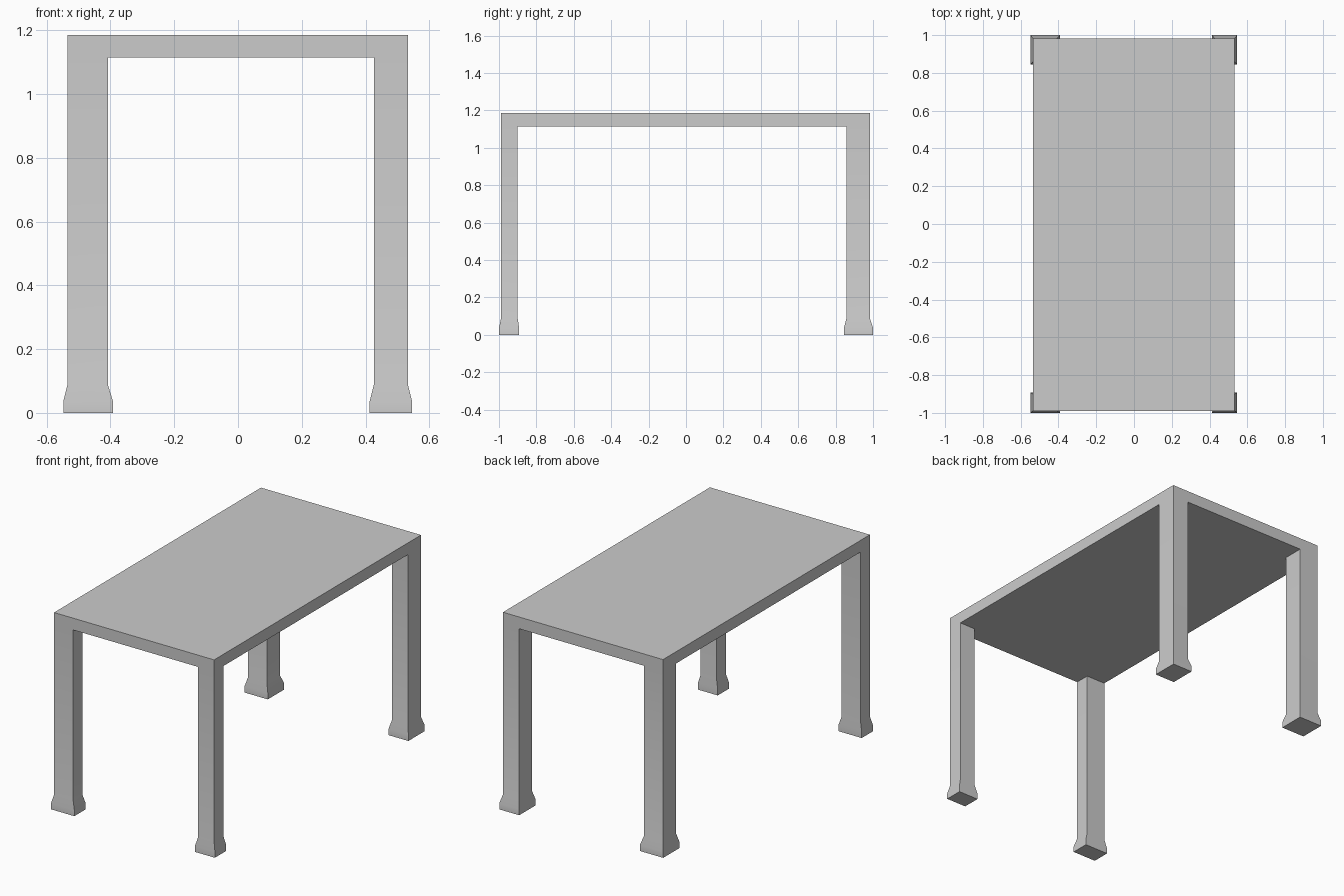
import bpy, bmesh
from mathutils import Vector

if "Cube" in bpy.data.objects:
    bpy.data.objects.remove(bpy.data.objects["Cube"])

# Tabletop extents, leg inner edges, and flared foot extents
X0, X1, Y0, Y1 = -0.535, 0.533, -0.989, 0.983
TOP, UNDER = 1.186, 1.115
LEGS_X = [((X0, -0.408), (-0.548, -0.392)), ((0.426, X1), (0.413, 0.546))]
LEGS_Y = [((Y0, -0.900), (-1.0, -0.892)), ((0.858, Y1), (0.844, 1.0))]

bm = bmesh.new()

# Tabletop slab
bmesh.ops.create_cube(bm, size=1)
for v in bm.verts:
    v.co = (X1 if v.co.x > 0 else X0,
            Y1 if v.co.y > 0 else Y0,
            TOP if v.co.z > 0 else UNDER)

# Cut the slab along the inner edges of the legs
cuts = [((-0.408, 0, 0), (1, 0, 0)), ((0.426, 0, 0), (1, 0, 0)),
        ((0, -0.900, 0), (0, 1, 0)), ((0, 0.858, 0), (0, 1, 0))]
for co, no in cuts:
    geom = bm.verts[:] + bm.edges[:] + bm.faces[:]
    bmesh.ops.bisect_plane(bm, geom=geom, plane_co=co, plane_no=no)


def extrude_to(face, xr, yr, z):
    """Extrude a rectangular face down to a new rectangle at height z."""
    mid = face.calc_center_median()
    new = bmesh.ops.extrude_discrete_faces(bm, faces=[face])["faces"][0]
    for v in new.verts:
        v.co = (xr[v.co.x > mid.x], yr[v.co.y > mid.y], z)
    return new


# Legs with flared feet, grown from the underside corners
for leg_x, foot_x in LEGS_X:
    for leg_y, foot_y in LEGS_Y:
        target = Vector((sum(leg_x) / 2, sum(leg_y) / 2, UNDER))
        face = min(bm.faces, key=lambda f: (f.calc_center_median() - target).length)
        face = extrude_to(face, leg_x, leg_y, 0.088)
        face = extrude_to(face, foot_x, foot_y, 0.036)
        extrude_to(face, foot_x, foot_y, 0.0)

bmesh.ops.recalc_face_normals(bm, faces=bm.faces[:])
mesh = bpy.data.meshes.new("table")
bm.to_mesh(mesh)
bm.free()

table = bpy.data.objects.new("table", mesh)
bpy.context.collection.objects.link(table)
bpy.context.view_layer.objects.active = table
table.select_set(True)
bpy.ops.object.shade_smooth_by_angle(angle=0.52)
